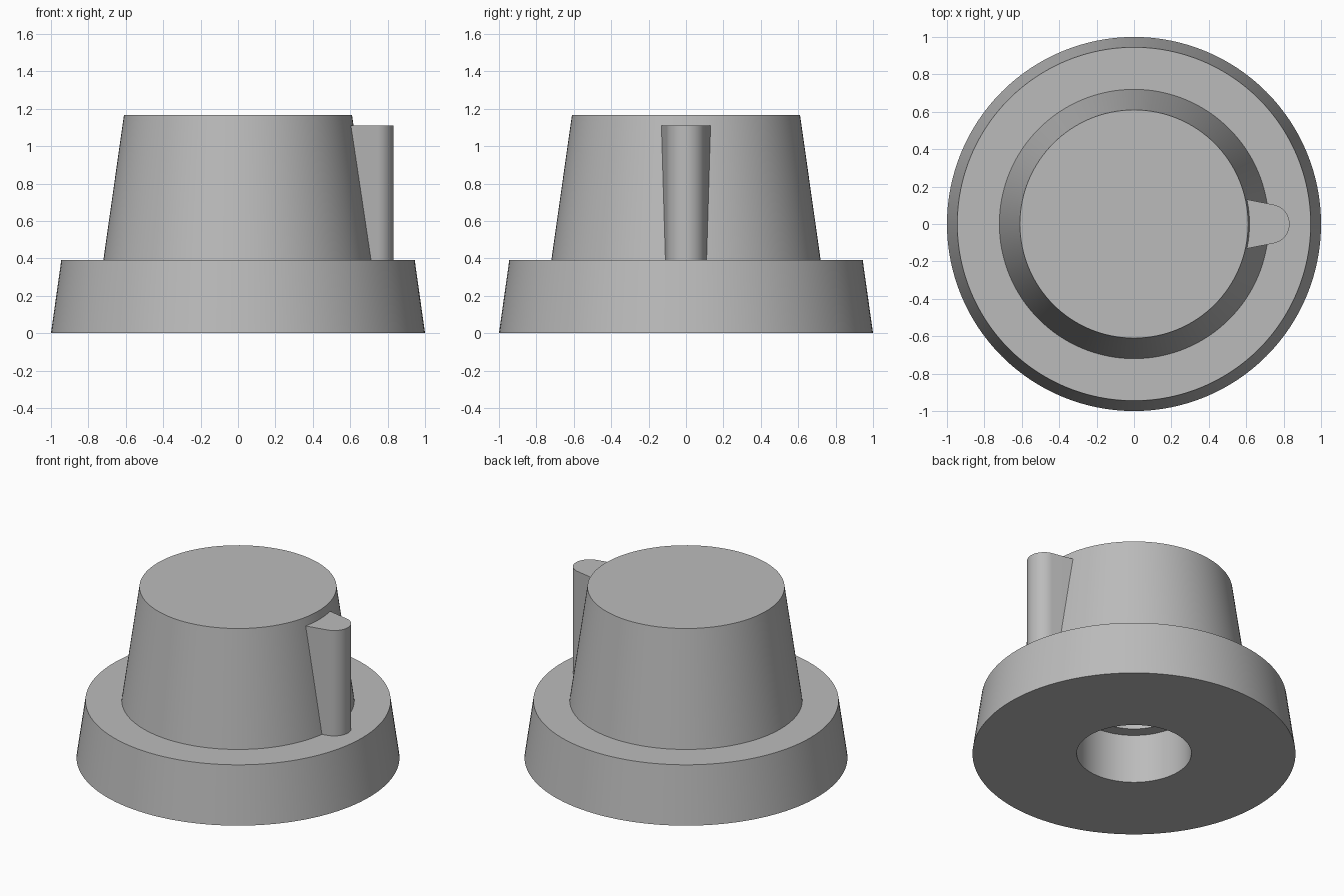
import bpy, bmesh, math

cube = bpy.data.objects.get("Cube")
if cube:
    bpy.data.objects.remove(cube, do_unlink=True)

grey = bpy.data.materials.new("plain_grey")
grey.use_nodes = True
colour = (0.5, 0.5, 0.5, 1)
grey.diffuse_color = colour
grey.node_tree.nodes["Principled BSDF"].inputs["Base Color"].default_value = colour


def finish(name, bm):
    """Turn a bmesh into a smooth-shaded object with sharp corners."""
    bmesh.ops.recalc_face_normals(bm, faces=bm.faces)
    mesh = bpy.data.meshes.new(name)
    bm.to_mesh(mesh)
    bm.free()
    mesh.materials.append(grey)
    obj = bpy.data.objects.new(name, mesh)
    bpy.context.collection.objects.link(obj)
    bpy.ops.object.select_all(action="DESELECT")
    obj.select_set(True)
    bpy.context.view_layer.objects.active = obj
    bpy.ops.object.shade_smooth_by_angle(angle=math.radians(30))
    return obj


def lathe(name, profile, steps=128):
    """Spin a radius/height profile around z."""
    bm = bmesh.new()
    verts = [bm.verts.new((r, 0, z)) for r, z in profile]
    edges = [bm.edges.new(pair) for pair in zip(verts, verts[1:])]
    bmesh.ops.spin(bm, geom=verts + edges, cent=(0, 0, 0), axis=(0, 0, 1),
                   angle=math.tau, steps=steps)
    bmesh.ops.remove_doubles(bm, verts=bm.verts, dist=1e-4)
    return finish(name, bm)


# Knob: blind shaft bore, wide recess, flared skirt and tapered grip
lathe("knob_body", [
    (0, 0.95), (0.275, 0.95), (0.275, 0.335), (0.355, 0.335), (0.355, 0),
    (1, 0), (0.945, 0.39), (0.72, 0.39), (0.61, 1.165), (0, 1.165),
])

# Pointer: upright wedge with a rounded nose, rooted inside the grip
nose_x, nose_r, lean = 0.727, 0.105, math.radians(78)
outline = [(0.5, -0.152)]
for i in range(25):
    a = lean * (i / 12 - 1)
    outline.append((nose_x + nose_r * math.cos(a), nose_r * math.sin(a)))
outline.append((0.5, 0.152))

bm = bmesh.new()
base = bm.faces.new([bm.verts.new((x, y, 0.36)) for x, y in outline])
top = bmesh.ops.extrude_face_region(bm, geom=[base])
bmesh.ops.translate(bm, vec=(0, 0, 0.75),
                    verts=[v for v in top["geom"] if isinstance(v, bmesh.types.BMVert)])
finish("pointer", bm)
